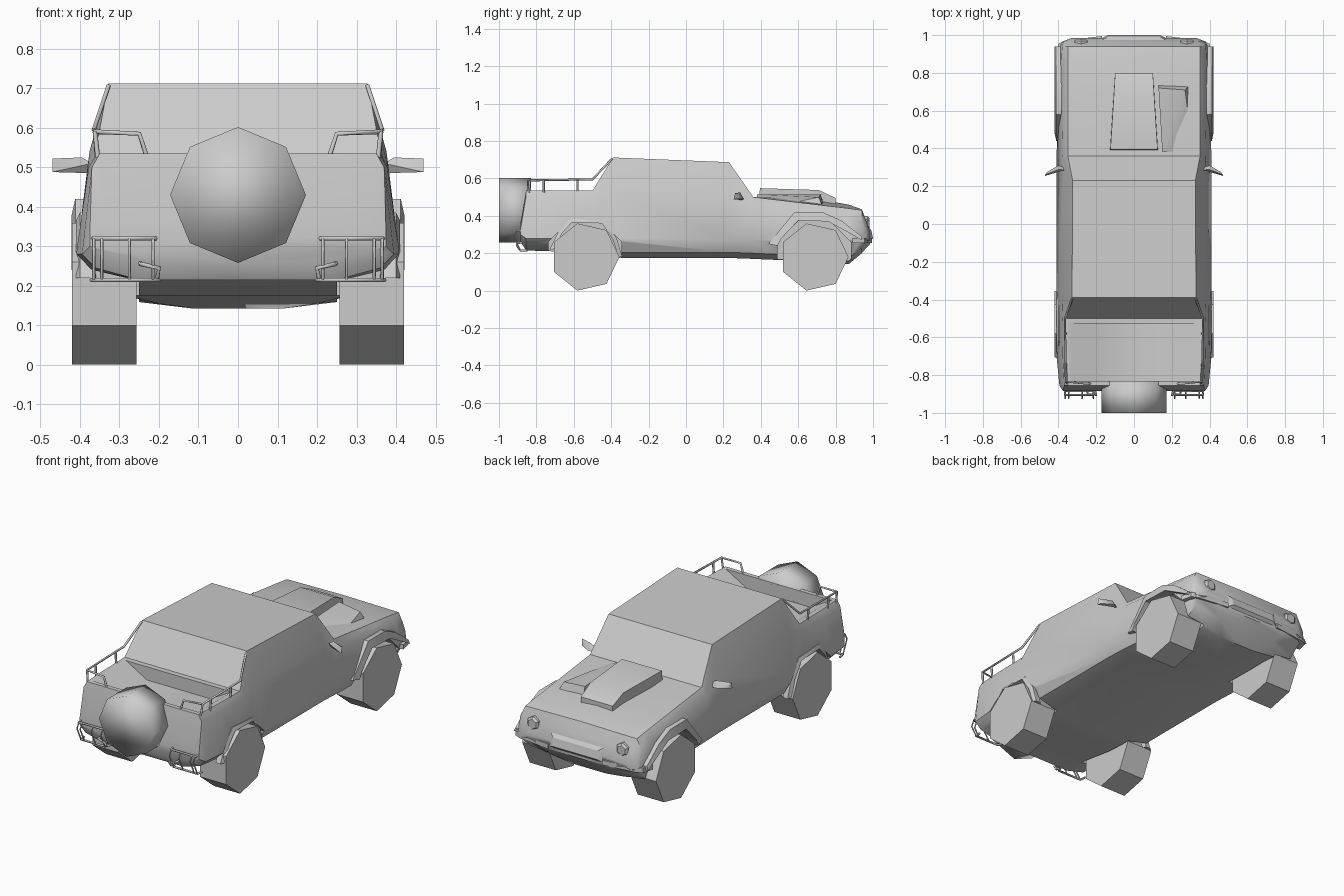
import bpy, bmesh, math
from math import sin, cos, pi, radians

cube = bpy.data.objects.get("Cube")
if cube:
    bpy.data.objects.remove(cube, do_unlink=True)

grey = bpy.data.materials.new("plain grey")
grey.use_nodes = True
tone = (0.6, 0.6, 0.6, 1)
grey.diffuse_color = tone
grey.node_tree.nodes["Principled BSDF"].inputs["Base Color"].default_value = tone


def activate(ob):
    bpy.ops.object.select_all(action="DESELECT")
    ob.select_set(True)
    bpy.context.view_layer.objects.active = ob


def smooth(ob, degrees):
    activate(ob)
    bpy.ops.object.shade_smooth_by_angle(angle=radians(degrees))


def finish(name, bm, degrees):
    bmesh.ops.recalc_face_normals(bm, faces=bm.faces)
    mesh = bpy.data.meshes.new(name)
    bm.to_mesh(mesh)
    bm.free()
    mesh.materials.append(grey)
    ob = bpy.data.objects.new(name, mesh)
    bpy.context.collection.objects.link(ob)
    if degrees:
        smooth(ob, degrees)
    return ob


def loft(name, rings, degrees=0):
    """Skin closed rings of equal length and cap both ends."""
    bm = bmesh.new()
    loops = [[bm.verts.new(p) for p in ring] for ring in rings]
    for a, b in zip(loops, loops[1:]):
        for i in range(len(a)):
            j = (i + 1) % len(a)
            bm.faces.new((a[i], a[j], b[j], b[i]))
    bm.faces.new(loops[0])
    bm.faces.new(loops[-1])
    return finish(name, bm, degrees)


def hull(name, points, degrees=0):
    bm = bmesh.new()
    for p in points:
        bm.verts.new(p)
    bmesh.ops.convex_hull(bm, input=bm.verts)
    return finish(name, bm, degrees)


def tube(name, points, radius=0.006):
    curve = bpy.data.curves.new(name, "CURVE")
    curve.dimensions = "3D"
    curve.bevel_depth = radius
    curve.bevel_resolution = 1
    curve.use_fill_caps = True
    line = curve.splines.new("POLY")
    line.points.add(len(points) - 1)
    for target, p in zip(line.points, points):
        target.co = (*p, 1)
    curve.materials.append(grey)
    ob = bpy.data.objects.new(name, curve)
    bpy.context.collection.objects.link(ob)
    activate(ob)
    bpy.ops.object.convert(target="MESH")


def polygon(sides, radius, start=0.0):
    turn = 2 * pi / sides
    return [(radius * cos(start + i * turn), radius * sin(start + i * turn))
            for i in range(sides)]


def cut(ob, cutter):
    cutter.hide_render = True
    mod = ob.modifiers.new("cut", "BOOLEAN")
    mod.operation = "DIFFERENCE"
    mod.solver = "EXACT"
    mod.object = cutter
    activate(ob)
    bpy.ops.object.modifier_apply(modifier=mod.name)
    bpy.data.objects.remove(cutter, do_unlink=True)


# Body: y, floor z, floor x, widest x z, belt x z, top x z, crown
sections = [
    (-.885, .26, .20, .375, .30, .375, .33, .33, .36, 0),
    (-.855, .215, .25, .395, .28, .37, .50, .35, .535, 0),
    (-.70, .21, .25, .41, .28, .378, .50, .358, .535, 0),
    (-.50, .18, .26, .41, .27, .38, .50, .362, .535, 0),
    (-.39, .175, .26, .41, .27, .376, .54, .328, .712, 0),
    (.23, .175, .26, .41, .27, .376, .51, .325, .687, 0),
    (.36, .17, .26, .41, .27, .378, .46, .35, .50, 0),
    (.70, .155, .20, .40, .27, .385, .42, .35, .46, .03),
    (.87, .142, .11, .395, .27, .385, .40, .35, .44, .02),
    (.94, .20, .18, .39, .28, .38, .37, .35, .43, .005),
    (.965, .23, .22, .38, .27, .375, .32, .34, .37, 0),
    (.985, .25, .22, .33, .27, .33, .29, .30, .31, 0),
]
rings = []
for y, fz, fx, wx, wz, bx, bz, tx, tz, crown in sections:
    half = [(fx, fz), (wx - .035, fz + .03), (wx, wz), (bx, bz), (tx, tz)]
    outline = [(0, fz)] + half + [(0, tz + crown)]
    outline += [(-x, z) for x, z in reversed(half)]
    rings.append([(x, y, z) for x, z in outline])
body = loft("body", rings)

# Open wheel arches and a shallow load bed
axles = {"rear": -.54, "front": .685}
for y in axles.values():
    for s in (-1, 1):
        ring = polygon(8, .212, pi / 8)
        cut(body, loft("arch_cutter", [[(s * x, y + a, .18 + b) for a, b in ring]
                                       for x in (.25, .6)]))
bed = [(-.34, .7), (-.34, .54), (-.2, .46), (.2, .46), (.34, .54), (.34, .7)]
cut(body, loft("bed_cutter", [[(x, y, z) for x, z in bed] for y in (-.83, -.53)]))
smooth(body, 38)

# Seven-sided wheels
sides = {"right": -1, "left": 1}
for end, y in axles.items():
    for side, s in sides.items():
        loft(f"{end}_{side}_wheel",
             [[(s * x, y + a, .18 + b) for a, b in polygon(7, .184)]
              for x in (.257, .42)])

# Spare wheel on the tail
loft("spare_wheel", [[(a, y, .43 + b) for a, b in polygon(8, .172, pi / 2)]
                     for y in (-1, -.83)], 180)

# Wheel arch flares: matching outer and inner outlines
flares = {
    "front": ([(.44, .25), (.49, .31), (.58, .42), (.73, .42), (.83, .375), (.94, .29)],
              [(.49, .24), (.51, .28), (.60, .375), (.76, .37), (.87, .31), (.94, .27)]),
    "rear": ([(-.73, .22), (-.68, .32), (-.62, .385), (-.44, .375), (-.37, .28), (-.34, .18)],
             [(-.71, .22), (-.66, .31), (-.61, .365), (-.45, .36), (-.39, .27), (-.36, .18)]),
}
for end, (outer, inner) in flares.items():
    lip = .422 if end == "front" else .41
    for side, s in sides.items():
        loft(f"{end}_{side}_flare",
             [[(s * .37, *o), (s * (lip - .01), *o), (s * lip, *i), (s * .36, *i)]
              for o, i in zip(outer, inner)], 30)

# Bonnet bulge and offset intake
hull("bonnet_bulge", [(s * x, y, z) for s in (-1, 1) for x, y, z in
                      ((.128, .39, .45), (.125, .395, .548), (.105, .71, .538),
                       (.10, .80, .495), (.10, .80, .45))], 30)
hull("bonnet_intake", [(.15, .38, .45), (.15, .38, .515), (.13, .72, .515),
                       (.13, .74, .45), (.27, .71, .50), (.29, .73, .45),
                       (.30, .48, .45), (.20, .38, .50)], 30)

# Grille with a raised centre
hull("grille", [(s * x, y, z) for s in (-1, 1) for x, y, z in
                ((.18, .95, .26), (.18, .95, .35), (.17, .985, .265),
                 (.17, .972, .345), (.14, 1, .28), (.14, .99, .325))])

for side, s in sides.items():
    # Six-sided headlamps
    loft(f"{side}_headlamp",
         [[(s * .28 + a, y, .36 + b) for a, b in polygon(6, r, pi / 6)]
          for y, r in ((.94, .04), (.97, .04), (.98, .028))])

    # Front bumper bar
    hull(f"{side}_front_bumper",
         [(s * x, y, z) for z in (.255, .282) for x, y in
          ((.17, .995), (.17, .96), (.36, .972), (.40, .955), (.415, .89), (.38, .89))])

    # Door mirror
    hull(f"{side}_mirror",
         [(s * x, y, z) for x, y, z in
          ((.37, .30, .485), (.37, .285, .51), (.395, .29, .525), (.40, .31, .49),
           (.47, .255, .488), (.47, .262, .522), (.46, .275, .518), (.46, .275, .49))], 40)

    # Bed rail with posts
    tube(f"{side}_bed_rail",
         [(s * .328, -.395, .706), (s * .365, -.50, .595), (s * .362, -.835, .59),
          (s * .25, -.845, .585), (s * .232, -.845, .53)])
    for y in (-.58, -.76):
        tube(f"{side}_rail_post", [(s * .362, y, .593), (s * .358, y, .525)])
    tube(f"{side}_corner_post", [(s * .362, -.835, .59), (s * .355, -.84, .525)])

    # Tail lamp guard
    for z, y in ((.32, -.905), (.215, -.885)):
        tube(f"{side}_guard_bar",
             [(s * .37, -.85, z), (s * .365, y, z), (s * .215, y, z), (s * .20, -.85, z)])
    for x in (.365, .345, .275, .215):
        tube(f"{side}_guard_upright",
             [(s * x, -.905, .32), (s * x, -.922, .29), (s * x, -.885, .215)], .004)
    tube(f"{side}_tow_hook",
         [(s * .25, -.85, .26), (s * .245, -.90, .255), (s * .20, -.905, .245),
          (s * .205, -.89, .22)])
